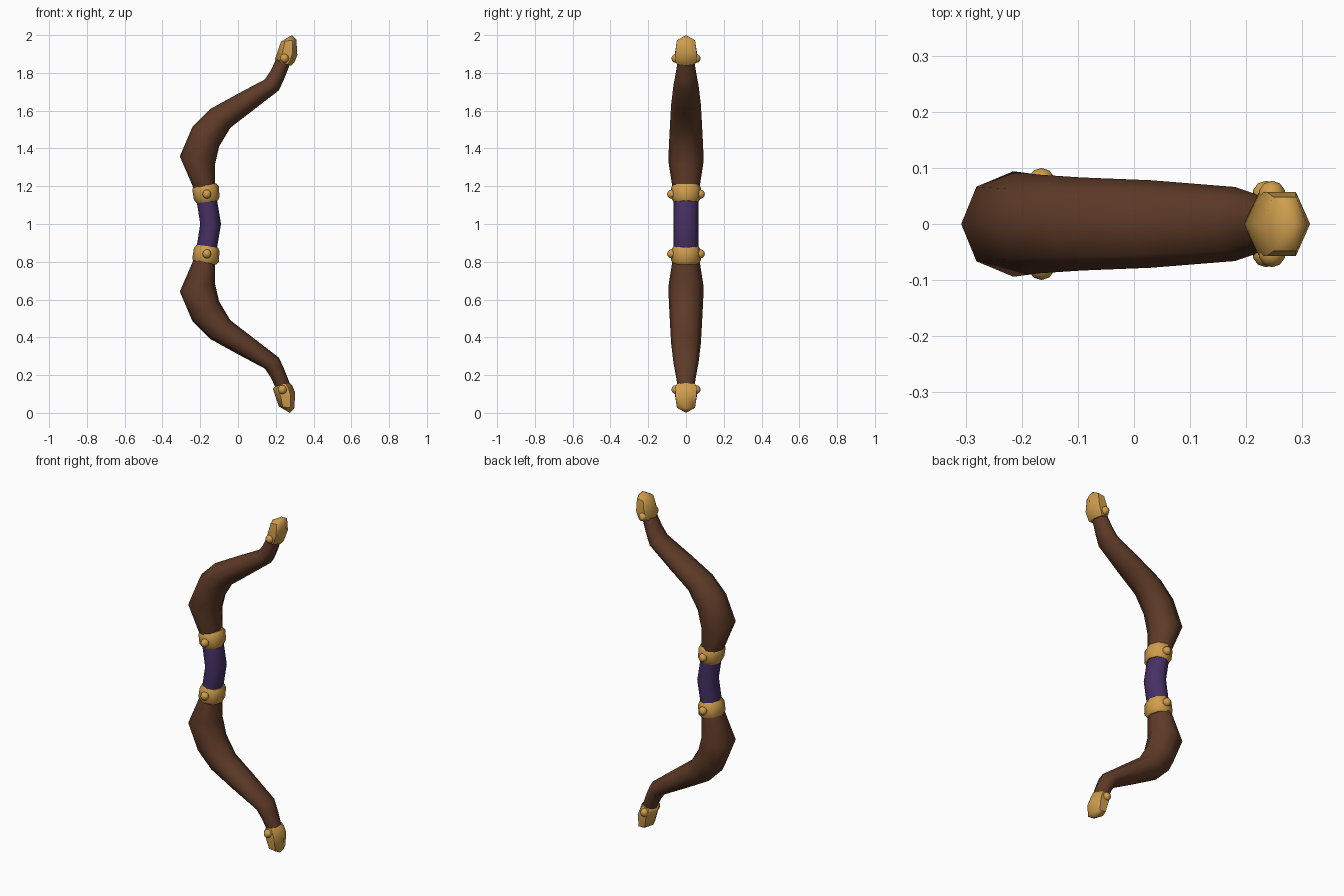
import bpy, bmesh, math
from mathutils import Vector

if "Cube" in bpy.data.objects:
    bpy.data.objects.remove(bpy.data.objects["Cube"])


def material(name, rgb):
    m = bpy.data.materials.new(name)
    m.diffuse_color = (*rgb, 1)
    m.use_nodes = True
    m.node_tree.nodes["Principled BSDF"].inputs["Base Color"].default_value = m.diffuse_color
    return m


WOOD = material("brown wood", (0.112, 0.043, 0.021))
GOLD = material("gold", (0.62, 0.34, 0.075))
WRAP = material("purple wrap", (0.062, 0.03, 0.13))


def finish(name, bm, mat, angle):
    bmesh.ops.recalc_face_normals(bm, faces=bm.faces)
    me = bpy.data.meshes.new(name)
    bm.to_mesh(me)
    bm.free()
    me.materials.append(mat)
    ob = bpy.data.objects.new(name, me)
    bpy.context.collection.objects.link(ob)
    bpy.ops.object.select_all(action='DESELECT')
    ob.select_set(True)
    bpy.context.view_layer.objects.active = ob
    bpy.ops.object.shade_smooth_by_angle(angle=math.radians(angle))


def place(x, z, side, dx=0):
    """Upper half as given, lower half mirrored about z = 1."""
    return (x, z) if side > 0 else (x + dx, 2 - z)


def loft(name, sections, sides, mat, side=1, dx=0, angle=60):
    """Each section: left x, left z, right x, right z, half depth."""
    bm = bmesh.new()
    rings = []
    top = max(math.sin(2 * math.pi * k / sides) for k in range(sides))
    for lx, lz, rx, rz, depth in sections:
        a = Vector(place(lx, lz, side, dx))
        b = Vector(place(rx, rz, side, dx))
        mid, half = (a + b) / 2, (b - a) / 2
        ring = []
        for k in range(sides):
            t = 2 * math.pi * k / sides
            p = mid + half * math.cos(t)
            ring.append(bm.verts.new((p.x, depth * math.sin(t) / top, p.y)))
        rings.append(ring)
    for r, s in zip(rings, rings[1:]):
        for k in range(sides):
            n = (k + 1) % sides
            bm.faces.new((r[k], r[n], s[n], s[k]))
    bm.faces.new(rings[0])
    bm.faces.new(rings[-1])
    bmesh.ops.remove_doubles(bm, verts=bm.verts, dist=0.0005)
    finish(name, bm, mat, angle)


def stud(name, x, z, y, side, dx=0):
    px, pz = place(x, z, side, dx)
    for label, s in (("front", -1), ("back", 1)):
        bm = bmesh.new()
        bmesh.ops.create_uvsphere(bm, u_segments=10, v_segments=6, radius=0.024)
        bmesh.ops.translate(bm, verts=bm.verts, vec=(px, s * y, pz))
        finish(f"{name}_{label}", bm, GOLD, 60)


LIMB = [(-.218, 1.15, -.12, 1.165, .066), (-.308, 1.358, -.122, 1.315, .094),
        (-.24, 1.517, -.10, 1.41, .088), (-.15, 1.607, -.04, 1.51, .083),
        (-.005, 1.687, .064, 1.59, .078), (.143, 1.766, .217, 1.708, .066),
        (.175, 1.815, .243, 1.765, .056), (.204, 1.88, .277, 1.85, .043)]
BAND = [(-.220, 1.110, -.106, 1.124, .066), (-.234, 1.130, -.098, 1.143, .078),
        (-.242, 1.184, -.101, 1.199, .080), (-.232, 1.204, -.115, 1.215, .068)]
TIP = [(.205, 1.862, .282, 1.838, .048), (.196, 1.873, .299, 1.856, .055),
       (.212, 1.922, .314, 1.894, .057), (.228, 1.966, .309, 1.975, .048),
       (.286, 2.0, .286, 2.0, 0)]

# Curved limbs, metal bands, tip caps and rivets on both ends
for prefix, side, dx in (("upper", 1, 0), ("lower", -1, -.011)):
    loft(prefix + "_limb", LIMB, 8, WOOD, side)
    loft(prefix + "_band", BAND, 8, GOLD, side, angle=50)
    loft(prefix + "_tip_cap", TIP, 6, GOLD, side, dx, angle=50)
    stud(prefix + "_band_rivet", -.165, 1.158, .076, side)
    stud(prefix + "_tip_rivet", .246, 1.877, .053, side, dx)

# Wrapped handle
loft("grip", [(-.217, .85, -.12, .84, .064), (-.217, .89, -.11, .88, .065),
              (-.2, 1, -.09, 1, .065),
              (-.217, 1.11, -.11, 1.12, .065), (-.217, 1.15, -.12, 1.16, .064)],
     8, WRAP)
